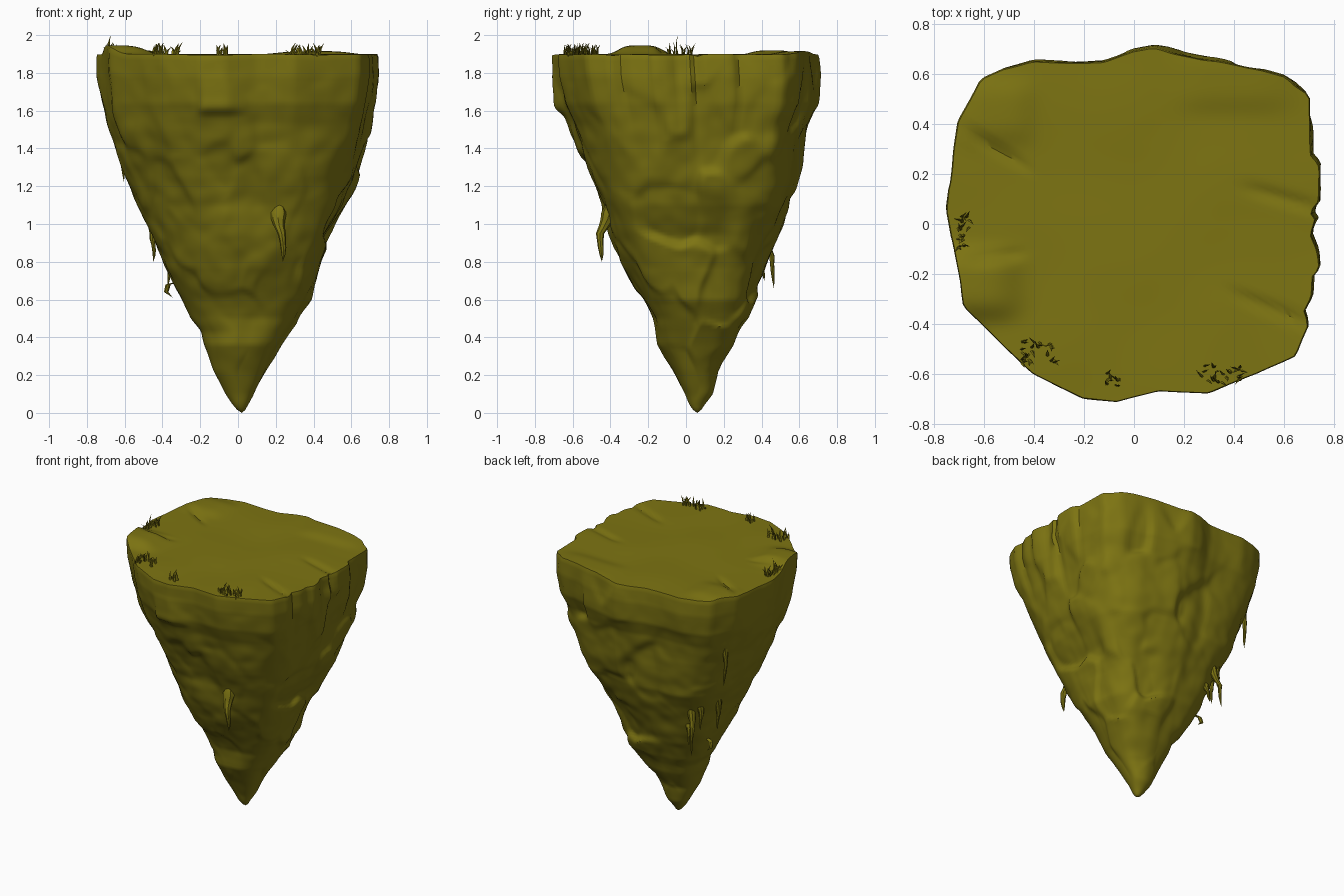
import bpy, math, random
from mathutils import Vector, noise

if "Cube" in bpy.data.objects:
    bpy.data.objects.remove(bpy.data.objects["Cube"])
random.seed(4)

olive = bpy.data.materials.new("olive rock")
olive.diffuse_color = (0.205, 0.175, 0.006, 1)
olive.use_nodes = True
olive.node_tree.nodes["Principled BSDF"].inputs["Base Color"].default_value = olive.diffuse_color

# Rim outline seen from above, counter-clockwise
OUTLINE = [(.73, .03), (.70, .055), (.735, .08), (.74, .25), (.71, .28), (.71, .53), (.65, .57),
           (.60, .60), (.45, .64), (.25, .68), (.08, .715), (0, .70), (-.12, .66), (-.3, .655),
           (-.40, .66), (-.52, .63), (-.61, .59), (-.65, .51), (-.70, .42), (-.72, .3), (-.745, .06),
           (-.71, -.13), (-.68, -.33), (-.55, -.46), (-.40, -.60), (-.2, -.70), (-.07, -.715),
           (.1, -.67), (.3, -.68), (.5, -.60), (.65, -.53), (.70, -.40), (.68, -.35), (.71, -.29),
           (.715, -.20), (.74, -.18), (.735, -.1), (.71, -.04)]
# Height, left, right, front, back extents of the rock
PROFILE = [(0, .01, .03, .05, .07), (.04, -.025, .05, .02, .095), (.1, -.065, .085, -.005, .14),
           (.22, -.125, .15, -.07, .165), (.36, -.18, .22, -.155, .255), (.43, -.20, .26, -.165, .285),
           (.5, -.255, .31, -.18, .32), (.6, -.305, .37, -.23, .355), (.77, -.385, .41, -.33, .42),
           (.94, -.45, .48, -.40, .49), (1.1, -.53, .57, -.45, .56), (1.25, -.595, .625, -.515, .59),
           (1.4, -.65, .67, -.57, .615), (1.53, -.695, .70, -.615, .645), (1.64, -.72, .725, -.665, .69),
           (1.78, -.74, .74, -.70, .705), (1.9, -.745, .74, -.71, .70)]


def section(z):
    for a, b in zip(PROFILE, PROFILE[1:]):
        if z <= b[0]:
            t = (z - a[0]) / (b[0] - a[0])
            return [p + (q - p) * t for p, q in zip(a, b)][1:]
    return PROFILE[-1][1:]


def outline_radius(ang):
    # distance from the centre to the outline along a direction
    d = Vector((math.cos(ang), math.sin(ang)))
    for i, p in enumerate(OUTLINE):
        p, q = Vector(p), Vector(OUTLINE[(i + 1) % len(OUTLINE)])
        e = q - p
        den = d.x * e.y - d.y * e.x
        if abs(den) < 1e-9:
            continue
        r = (p.x * e.y - p.y * e.x) / den
        s = (p.x * d.y - p.y * d.x) / den
        if r > 0 and -1e-6 <= s <= 1 + 1e-6:
            return r
    return .7


def chunk(p):
    # flat broken plates: every cell is offset and tilted, with soft borders
    dist, pts = noise.voronoi(p)
    total = weight = 0
    for d, pt in zip(dist, pts):
        w = math.exp(-16 * (d - dist[0]))
        tilt = noise.noise_vector(pt * 2.7)
        total += w * (noise.noise(pt * 2.3) + .9 * tilt.dot(p - pt))
        weight += w
    return max(-.45, min(.4, total / weight))


def top_height(x, y):
    bump = lambda cx, cy, sx, sy, h: h * math.exp(-((x - cx) / sx) ** 4 - ((y - cy) / sy) ** 4)
    z = 1.897 + .006 * noise.noise(Vector((x * 3, y * 3, 2)))
    z += bump(-.66, -.24, .19, .13, .05) + bump(.4, .58, .22, .12, .018)
    z += bump(-.55, .45, .14, .12, .022)
    # short creases running in from the edges
    for cx, cy, l, slope in ((.6, .1, .15, -.3), (.55, -.34, .15, -.4), (-.55, .3, .12, -.6), (-.55, -.13, .1, .1)):
        off = y - cy - slope * (x - cx)
        z -= .015 * math.exp(-(off / .025) ** 2 - ((x - cx) / l) ** 4)
    return z


def make(name, verts, faces):
    me = bpy.data.meshes.new(name)
    me.from_pydata(verts, [], faces)
    me.materials.append(olive)
    ob = bpy.data.objects.new(name, me)
    bpy.context.collection.objects.link(ob)
    bpy.ops.object.select_all(action='DESELECT')
    ob.select_set(True)
    bpy.context.view_layer.objects.active = ob
    bpy.ops.object.shade_smooth_by_angle(angle=math.radians(40))
    return ob


# Rock: wall rings from tip to rim, then shrinking rings across the top
N, WALL, TOP = 200, 120, 30
angles = [2 * math.pi * i / N for i in range(N)]
radii = [outline_radius(a) for a in angles]
soft = [sum(radii[(i + k) % N] for k in range(-7, 8)) / 15 for i in range(N)]


def wall_point(i, z0):
    a = angles[i]
    xl, xr, yf, yb = section(z0)
    w = min(1, z0 / .6)
    s = min(1, max(0, (z0 - 1.3) / .5))  # rim notches fade out lower down
    r = radii[i] * s + soft[i] * 1.008 * (1 - s)
    u, v = math.cos(a), math.sin(a)
    u, v = u * (1 - w) + w * u * r / .742, v * (1 - w) + w * v * r / .7125
    x, y = (xl + xr) / 2 + (xr - xl) / 2 * u, (yf + yb) / 2 + (yb - yf) / 2 * v
    # rough on the right and back, calmer at the front
    rough = .45 + .55 * max(0, math.cos(a - .7))
    fade = min(1, z0 / .7) * (1 - .8 * max(0, (z0 - 1.45) / .44))
    p = Vector((x, y, z0))
    q = p + .08 * noise.noise_vector(p * 3)
    d = .062 * rough * chunk(Vector((q.x * 4.5, q.y * 4.5, q.z * 2.8)))
    d += .013 * noise.noise(Vector((x * 3, y * 3, z0 * 3.5))) + .007 * noise.noise(p * 11)
    d *= fade
    # small slab standing proud of the front below the rim
    if y < 0 and -.21 < x < .06 and 1.57 < z0 < 1.8:
        d += .03 * min(1, (z0 - 1.57) / .04) * min(1, (1.8 - z0) / .18) * min(1, (x + .21) / .03, (.06 - x) / .1)
    return Vector((x + d * math.cos(a), y + d * math.sin(a), z0))


verts = [(.02, .06, 0)]
rim = []
for j in range(1, WALL + 1):
    z0 = 1.89 * j / WALL
    ring = []
    for i in range(N):
        x, y, z = wall_point(i, z0)
        if z0 > 1.7:
            z += (top_height(x, y) - 1.89) * (z0 - 1.7) / .19
        if j == WALL:
            x, y = x * .994, y * .994
        ring.append((x, y, z))
    verts += ring
    rim = ring
for k in range(1, TOP):
    f = 1 - k / TOP
    verts += [(x * f, y * f, top_height(x * f, y * f)) for x, y, z in rim]
verts.append((0, 0, top_height(0, 0)))
rows, last = WALL + TOP - 1, len(verts) - 1
faces = []
for i in range(N):
    n = (i + 1) % N
    faces.append((0, 1 + n, 1 + i))
    for j in range(rows - 1):
        a, b = 1 + j * N, 1 + (j + 1) * N
        faces.append((a + i, a + n, b + n, b + i))
    b = 1 + (rows - 1) * N
    faces.append((b + i, b + n, last))
make("rock", verts, faces)


def tube(path, sizes, sides, V, F, flat=1):
    # tapered tube with a pointed end, appended to V and F
    base = len(V)
    for p, s in zip(path[:-1], sizes):
        for k in range(sides):
            a = 2 * math.pi * k / sides
            V.append(tuple(Vector(p) + Vector((s * math.cos(a), s * math.sin(a) * flat, 0))))
    V.append(tuple(path[-1]))
    m = len(path) - 1
    for k in range(sides):
        n = (k + 1) % sides
        for j in range(m - 1):
            a, b = base + j * sides, base + (j + 1) * sides
            F.append((a + k, a + n, b + n, b + k))
        F.append((base + (m - 1) * sides + k, base + (m - 1) * sides + n, len(V) - 1))


# Hanging drips: x, y, bottom, top, thickness; the upper end sinks into the wall
DRIPS = [(.235, -.45, .80, 1.10, .034), (-.61, .42, 1.22, 1.62, .024), (-.37, .46, .66, 1.0, .022),
         (-.45, .27, .80, 1.04, .022), (-.40, .40, .83, 1.02, .020), (-.31, .41, .70, .86, .018),
         (-.67, .30, 1.52, 1.74, .018)]
V, F = [], []
for x, y, lo, hi, s in DRIPS:
    i = round(math.atan2(y, x) % (2 * math.pi) / (2 * math.pi) * N) % N
    pts = []
    for k in range(9):
        t = k / 8
        z = hi + (lo - hi) * t
        w = wall_point(i, z)
        # follow the wall at the top, hang straight down below
        near = Vector((x, y)).normalized() * (w.xy.length - s * 1.3)
        mix = min(1, t / .5)
        c = near * (1 - mix) + Vector((x, y)) * mix
        pts.append((c.x + .006 * math.sin(7 * t + x * 9), c.y + .005 * math.cos(6 * t), z))
    tube(pts, [s * f for f in (.7, 1.3, 1.1, .85, .65, .5, .45, .3)], 8, V, F)
# small loose twig
tube([(-.33, .23, .69), (-.37, .24, .68), (-.38, .25, .64), (-.345, .25, .61)], [.012, .014, .012], 6, V, F)
make("hanging_roots", V, F)

# Grass tufts along the front and left rim: centre, spread, blade count
V, F = [], []
for cx, cy, sx, sy, count in ((-.68, -.03, .025, .07, 20), (-.385, -.51, .07, .05, 28),
                              (-.085, -.625, .025, .03, 11), (.35, -.60, .08, .035, 26)):
    for _ in range(count):
        x, y = cx + random.uniform(-sx, sx), cy + random.uniform(-sy, sy)
        z = top_height(x, y) - .01
        h = random.uniform(.03, .075)
        lx, ly = random.uniform(-.03, .03), random.uniform(-.03, .03)
        tube([(x, y, z), (x + lx * .3, y + ly * .3, z + h * .6), (x + lx, y + ly, z + h)],
             [.007, .006], 4, V, F, .6)
# tallest blade
tube([(-.685, -.05, 1.90), (-.683, -.05, 1.96), (-.675, -.045, 2.0)], [.006, .005], 4, V, F, .5)
make("grass", V, F)
